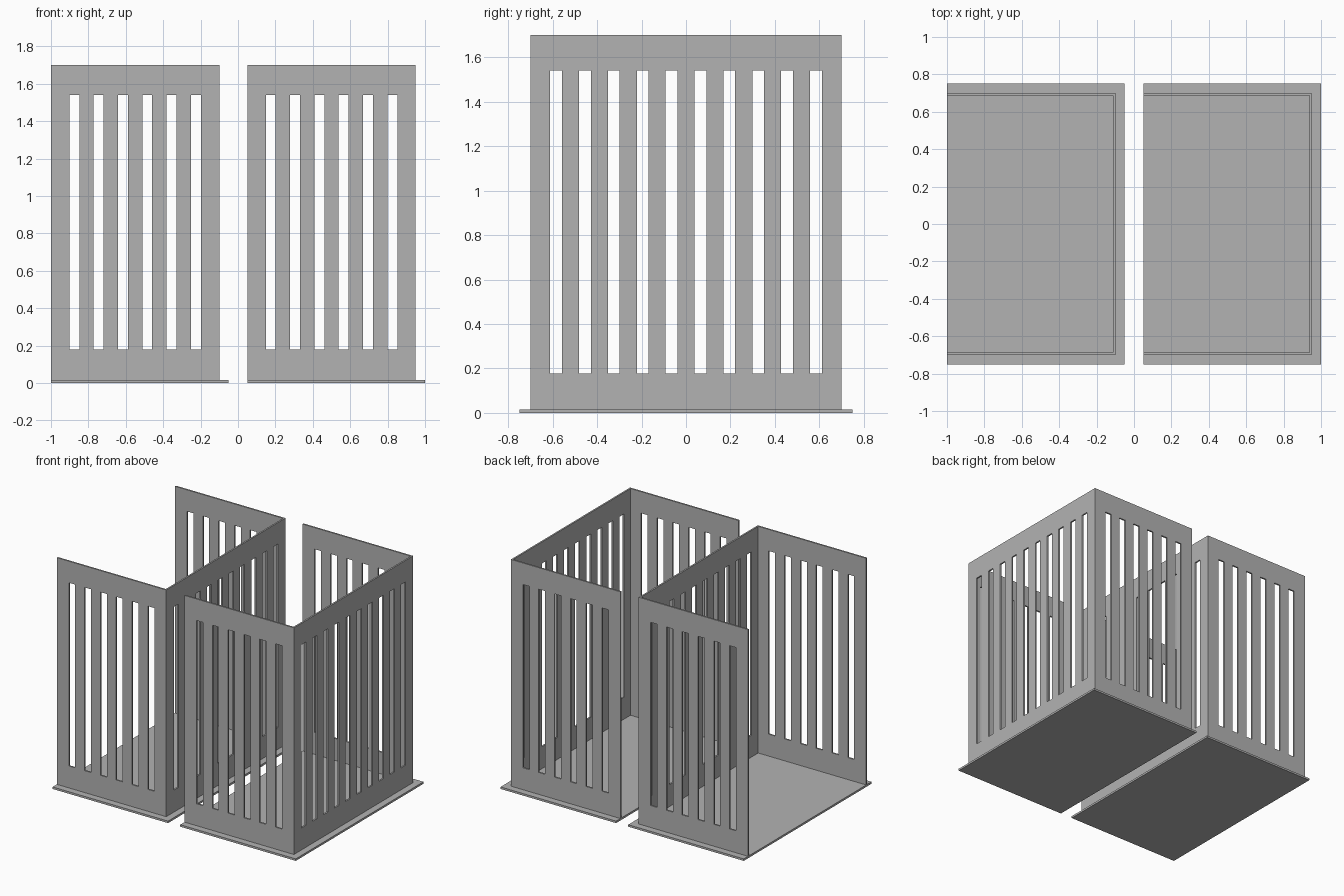
import bpy, bmesh
from mathutils import Vector

if "Cube" in bpy.data.objects:
    bpy.data.objects.remove(bpy.data.objects["Cube"])

BASE_H = 0.015            # floor plate thickness
WALL_T = 0.012            # wall thickness
TOP, SLOT_LO, SLOT_HI = 1.70, 0.178, 1.54
PITCH, SLOT_W = 0.13, 0.053

grey = bpy.data.materials.new("grey")
grey.diffuse_color = (0.45, 0.45, 0.45, 1)
grey.use_nodes = True
grey.node_tree.nodes["Principled BSDF"].inputs["Base Color"].default_value = grey.diffuse_color


def finish(name, bm):
    bmesh.ops.recalc_face_normals(bm, faces=bm.faces)
    mesh = bpy.data.meshes.new(name)
    bm.to_mesh(mesh)
    bm.free()
    mesh.materials.append(grey)
    obj = bpy.data.objects.new(name, mesh)
    bpy.context.collection.objects.link(obj)
    return obj


def box(name, lo, hi):
    bm = bmesh.new()
    bmesh.ops.create_cube(bm, size=1)
    lo, hi = Vector(lo), Vector(hi)
    for v in bm.verts:
        v.co = (lo + hi) / 2 + v.co * (hi - lo)
    return finish(name, bm)


def slotted_wall(name, origin, along, inward, length, slots):
    """Wall sheet with a centred row of tall slots, thickened inward."""
    us = [0.0]
    for i in range(slots):
        c = length / 2 + (i - (slots - 1) / 2) * PITCH
        us += [c - SLOT_W / 2, c + SLOT_W / 2]
    us.append(length)
    zs = [BASE_H, SLOT_LO, SLOT_HI, TOP]
    origin, along, inward = Vector(origin), Vector(along), Vector(inward)
    bm = bmesh.new()
    grid = [[bm.verts.new(origin + along * u + Vector((0, 0, z))) for z in zs] for u in us]
    for i in range(len(us) - 1):
        for j in range(3):
            if j == 1 and i % 2 == 1:
                continue                      # open slot
            bm.faces.new((grid[i][j], grid[i + 1][j], grid[i + 1][j + 1], grid[i][j + 1]))
    ext = bmesh.ops.extrude_face_region(bm, geom=bm.faces[:], use_keep_orig=True)
    moved = [g for g in ext["geom"] if isinstance(g, bmesh.types.BMVert)]
    bmesh.ops.translate(bm, verts=moved, vec=inward * WALL_T)
    return finish(name, bm)


# Two identical three-sided cages, open towards -x, each on a floor plate
for side, x0 in (("left", -1.0), ("right", 0.05)):
    x1 = x0 + 0.90
    box(side + "_floor", (x0, -0.75, 0), (x0 + 0.95, 0.75, BASE_H))
    slotted_wall(side + "_front_wall", (x0, -0.70, 0), (1, 0, 0), (0, 1, 0), 0.90, 6)
    slotted_wall(side + "_back_wall", (x0, 0.70, 0), (1, 0, 0), (0, -1, 0), 0.90, 6)
    slotted_wall(side + "_side_wall", (x1, -0.70 + WALL_T, 0), (0, 1, 0), (-1, 0, 0),
                 1.40 - 2 * WALL_T, 10)
